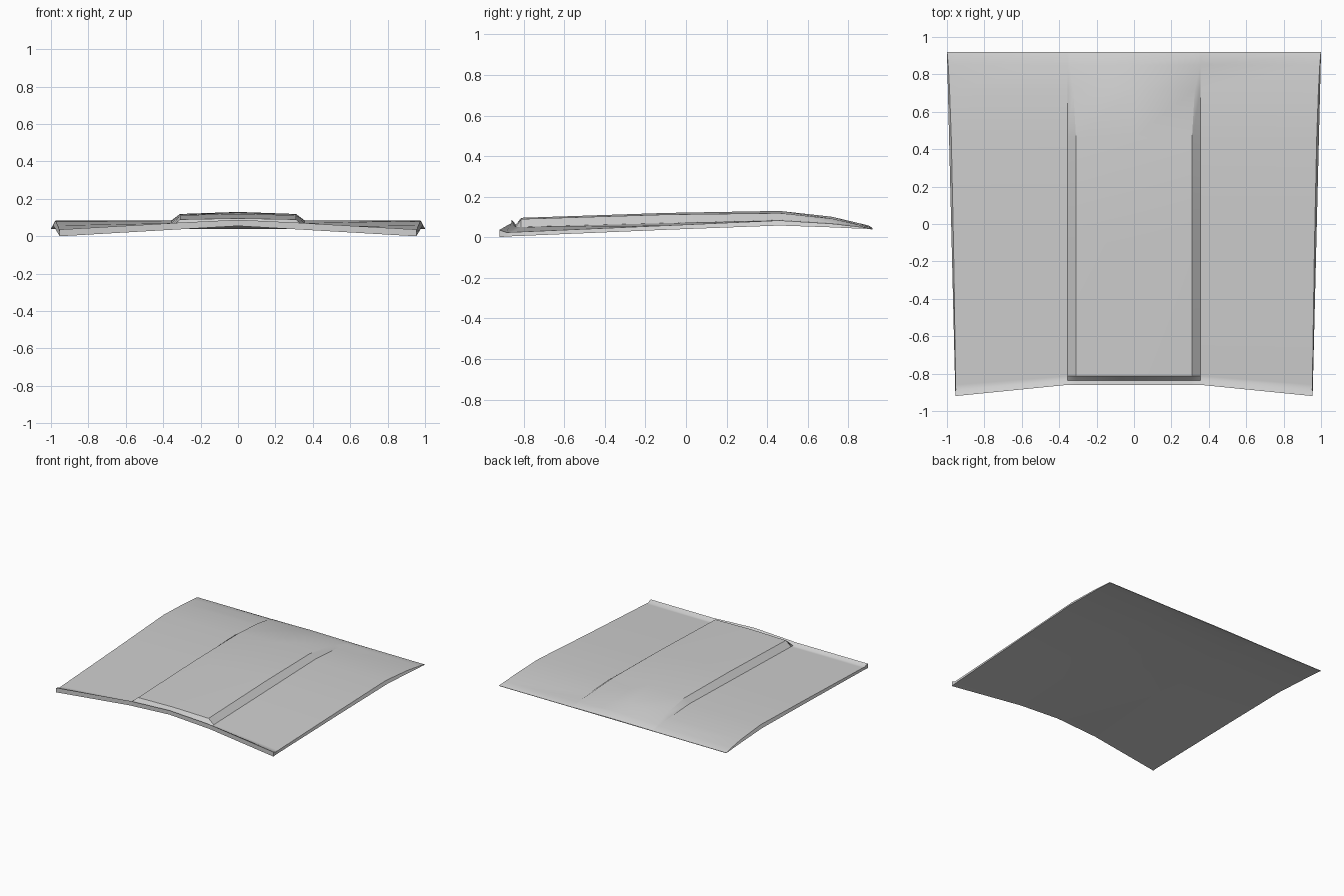
import bpy
import bmesh
import math

# Remove only the default cube
default_cube = bpy.data.objects.get("Cube")
if default_cube:
    bpy.data.objects.remove(default_cube, do_unlink=True)


def make_material(name, colour):
    material = bpy.data.materials.new(name)
    material.use_nodes = True
    material.diffuse_color = colour
    shader = next(n for n in material.node_tree.nodes if n.type == "BSDF_PRINCIPLED")
    shader.inputs["Base Color"].default_value = colour
    return material


# Half-width of the panel's lower edge, widening toward the back
def lower_half_width(y):
    return 0.955 + 0.045 * (y + 0.92) / 1.84


SCOOP_FOOT = 0.355

# Stations from the front lip to the back edge:
# middle y, side y, top heights (side, scoop foot, scoop shoulder, middle),
# scoop shoulder x, side lean, underside heights (side, middle)
STATIONS = [
    (-0.86, -0.92, (.036, .070, .073, .088), .31, .000, (.000, .055)),
    (-0.838, -0.885, (.024, .050, .052, .062), .31, .003, (.004, .055)),
    (-0.812, -0.86, (.025, .051, .090, .096), .31, .003, (.005, .055)),
    (-0.1, -0.1, (.058, .070, .112, .120), .31, .010, (.037, .060)),
    (0.46, 0.46, (.083, .085, .119, .130), .31, .012, (.058, .068)),
    (0.72, 0.72, (.067, .070, .092, .101), .325, .009, (.049, .060)),
    (0.85, 0.85, (.052, .057, .062, .070), .343, .005, (.043, .050)),
    (0.9, 0.9, (.046, .050, .052, .058), .345, .002, (.041, .043)),
    (0.92, 0.92, (.041, .042, .043, .045), .345, .000, (.038, .039)),
]


# One closed cross-section: top from left to right, then underside back again
def cross_section(station):
    y_mid, y_side, heights, shoulder, lean, (low_side, low_mid) = station
    width = lower_half_width(y_side)
    xs = (width - lean, SCOOP_FOOT, shoulder, 0)
    ys = (y_side, y_mid, y_mid, y_mid)
    top = list(zip(xs, ys, heights))
    under = []
    for x, y in zip((width,) + xs[1:], ys):
        under.append((x, y, low_mid + (low_side - low_mid) * x / width))

    def across(half):
        return [(-x, y, z) for x, y, z in half] + half[-2::-1]

    return across(top) + across(under)[::-1]


# Skin the cross-sections into a closed panel
bm = bmesh.new()
rings = [[bm.verts.new(p) for p in cross_section(s)] for s in STATIONS]
count = len(rings[0])
for ring, following in zip(rings, rings[1:]):
    for i in range(count):
        j = (i + 1) % count
        bm.faces.new((ring[i], ring[j], following[j], following[i]))

# Close the front and back edges
for ring in (rings[0], rings[-1]):
    for i in range(count // 2 - 1):
        bm.faces.new((ring[i], ring[i + 1], ring[count - 2 - i], ring[count - 1 - i]))
bmesh.ops.recalc_face_normals(bm, faces=bm.faces)

mesh = bpy.data.meshes.new("hood_panel")
bm.to_mesh(mesh)
bm.free()
mesh.materials.append(make_material("light grey paint", (0.62, 0.62, 0.62, 1)))
hood = bpy.data.objects.new("hood_panel", mesh)
bpy.context.collection.objects.link(hood)

# Smooth the broad surfaces, keep the folds crisp
bpy.ops.object.select_all(action="DESELECT")
hood.select_set(True)
bpy.context.view_layer.objects.active = hood
bpy.ops.object.shade_smooth_by_angle(angle=math.radians(32))
